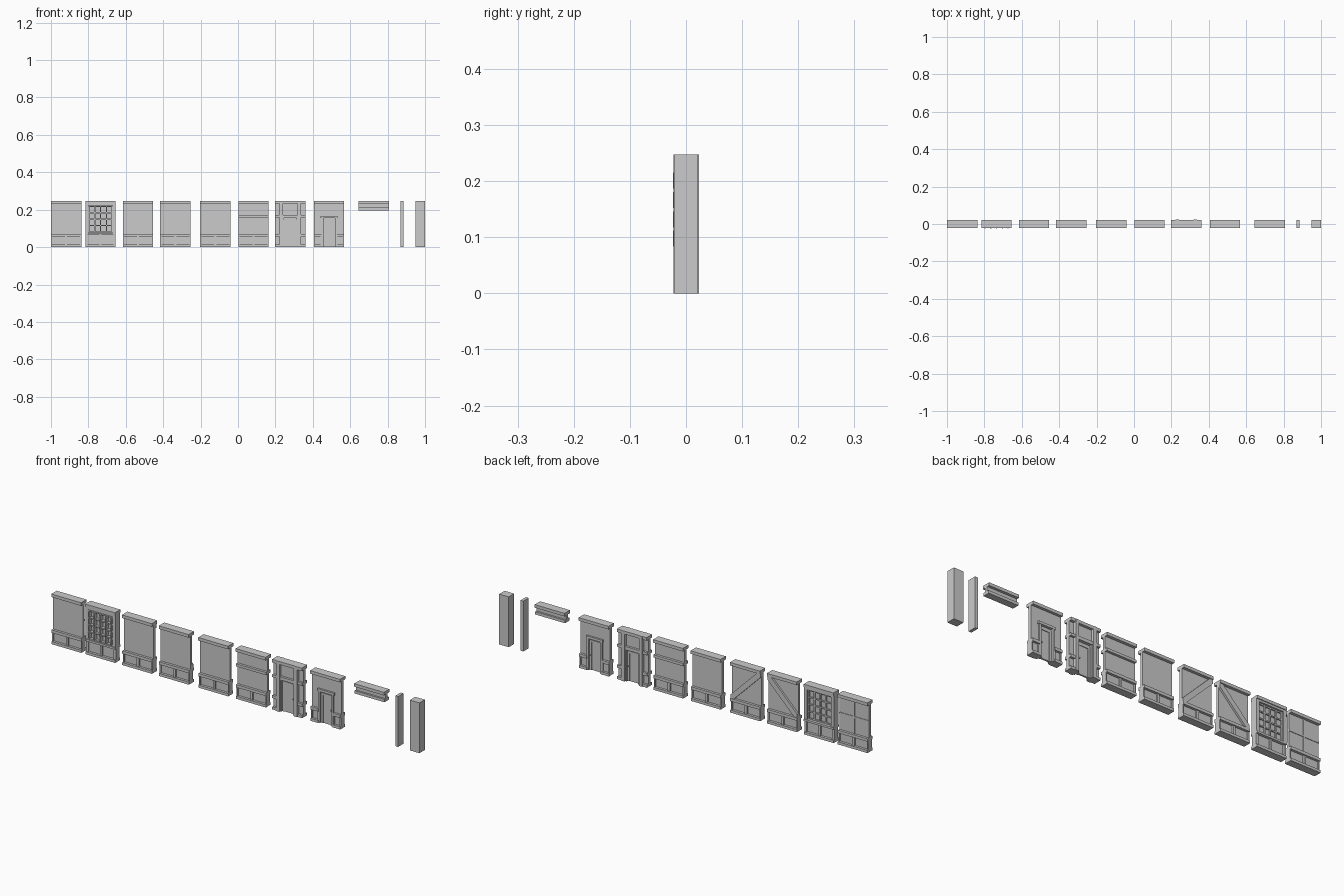
import bpy, bmesh, math
from mathutils import Matrix, Vector

if "Cube" in bpy.data.objects:
    bpy.data.objects.remove(bpy.data.objects["Cube"])

H = 0.247            # wall height
W = 0.162            # module width
F, B = -0.0205, 0.0215   # front and back planes of the big timbers
YC = 0.0005          # middle of the wall thickness


class Part:
    """Collects boxes into one mesh object."""

    def __init__(self, name):
        self.name, self.bm = name, bmesh.new()

    def box(self, x0, x1, y0, y1, z0, z1):
        m = Matrix.Translation(((x0 + x1) / 2, (y0 + y1) / 2, (z0 + z1) / 2)) @ \
            Matrix.Diagonal((x1 - x0, y1 - y0, z1 - z0, 1))
        bmesh.ops.create_cube(self.bm, size=1, matrix=m)

    def sym(self, x0, x1, half, z0, z1):
        self.box(x0, x1, YC - half, YC + half, z0, z1)

    def prism(self, pts, y0, y1):
        face = self.bm.faces.new([self.bm.verts.new((x, y0, z)) for x, z in pts])
        ext = bmesh.ops.extrude_face_region(self.bm, geom=[face])
        vs = [g for g in ext['geom'] if isinstance(g, bmesh.types.BMVert)]
        bmesh.ops.translate(self.bm, vec=(0, y1 - y0, 0), verts=vs)

    def done(self):
        bmesh.ops.recalc_face_normals(self.bm, faces=self.bm.faces)
        me = bpy.data.meshes.new(self.name)
        self.bm.to_mesh(me)
        self.bm.free()
        ob = bpy.data.objects.new(self.name, me)
        bpy.context.collection.objects.link(ob)


def skirting(p, x0, x1, studs):
    """Base rail, middle rail and short studs of the lower wall."""
    p.sym(x0, x1, 0.019, 0, 0.013)
    p.sym(x0, x1, 0.019, 0.056, 0.070)
    for c in studs:
        p.sym(max(x0, c - 0.006), min(x1, c + 0.006), 0.014, 0.013, 0.056)


def top_beam(p, x0, x1):
    p.box(x0, x1, F, B, 0.232, H)


def wall(name, x0):
    x1 = x0 + W
    p = Part(name)
    p.sym(x0, x1, 0.007, 0.013, 0.232)
    top_beam(p, x0, x1)
    skirting(p, x0, x1, (x0, (x0 + x1) / 2, x1))
    return p, x0, x1


# wall with a slim cross of battens on its back
p, x0, x1 = wall("cross_wall", -1.0)
c = (x0 + x1) / 2
p.box(c - 0.004, c + 0.004, 0.007, 0.010, 0.070, 0.232)
p.box(x0, x1, 0.007, 0.010, 0.147, 0.155)
p.done()

# window wall: frame, sill, mullions and lower panel
x0 = -0.816
x1, c = x0 + W, x0 + W / 2
p = Part("window_wall")
top_beam(p, x0, x1)
p.sym(x0, x1, 0.007, 0.013, 0.070)
p.sym(x0, x1, 0.019, 0, 0.013)
p.sym(x0, x1, 0.021, 0.066, 0.076)
for a, b in ((x0, x0 + 0.016), (x1 - 0.016, x1)):
    p.sym(a, b, 0.017, 0.076, 0.232)
for s in (x0 + 0.006, c, x1 - 0.006):
    p.sym(s - 0.006, s + 0.006, 0.014, 0.013, 0.066)
p.sym(x0 + 0.016, x1 - 0.016, 0.017, 0.222, 0.232)
p.done()

p = Part("window_lattice")
a, b, lo, hi = x0 + 0.016, x1 - 0.016, 0.076, 0.222
p.sym(a, b, 0.004, lo, hi)
for i in range(5):
    z = lo + 0.004 + (hi - lo - 0.008) * i / 4
    p.box(a, b, -0.018, 0.010, z - 0.003, z + 0.003)
    x = a + 0.003 + (b - a - 0.006) * i / 4
    for j in range(4):
        z0 = lo + 0.004 + (hi - lo - 0.008) * j / 4
        p.box(x - 0.003, x + 0.003, -0.023, 0.010, z0 + 0.003, z0 + 0.0315)
p.done()

# walls with a diagonal brace on the back
for name, start, flip in (("brace_wall_left", -0.616, False), ("brace_wall_right", -0.416, True)):
    p, x0, x1 = wall(name, start)
    t = 0.018
    pts = [(x0, 0.070), (x0 + t, 0.070), (x1, 0.232 - t), (x1, 0.232), (x1 - t, 0.232), (x0, 0.070 + t)]
    if flip:
        pts = [(x0 + x1 - x, z) for x, z in pts]
    p.prism(pts, 0.006, 0.017)
    p.done()

# plain wall
wall("plain_wall", -0.202)[0].done()

# wall with a second rail
p, x0, x1 = wall("railed_wall", 0.002)
p.sym(x0, x1, 0.019, 0.159, 0.172)
p.done()


def door(p, a, b, top):
    """Closed door leaf with raised border and jambs."""
    p.sym(a, b, 0.004, 0.0, top)
    for u, v in ((a, a + 0.010), (b - 0.010, b)):
        p.sym(u, v, 0.007, 0, top - 0.008)
    p.sym(a, b, 0.007, top - 0.018, top - 0.008)
    for s in (-1, 1):
        y = YC + s * 0.010
        p.box(b - 0.008, b - 0.004, y - 0.003, y + 0.003, 0.072, 0.076)


# door wall with tall posts
x0 = 0.199
x1 = x0 + W
p = Part("post_door_wall")
for a, b in ((x0, 0.225), (0.335, x1)):
    p.sym(a, b, 0.008, 0.013, 0.232)
    p.sym(a, b, 0.019, 0, 0.013)
    p.sym(a, b, 0.019, 0.056, 0.070)
    p.sym(a, b, 0.019, 0.159, 0.172)
for a, b in ((0.222, 0.240), (0.318, 0.336)):
    p.sym(a, b, 0.0225, 0, H)
top_beam(p, x0, x1)
p.sym(0.240, 0.318, 0.008, 0.172, 0.232)
p.sym(0.240, 0.318, 0.019, 0.156, 0.172)
for a, b in ((0.240, 0.246), (0.312, 0.318)):
    p.sym(a, b, 0.015, 0, 0.156)
p.done()
p = Part("post_door")
door(p, 0.246, 0.312, 0.156)
p.done()

# door wall with a plain surround
x0 = 0.406
x1 = x0 + W
p = Part("framed_door_wall")
top_beam(p, x0, x1)
for a, b in ((x0, 0.447), (0.527, x1)):
    p.sym(a, b, 0.008, 0.013, 0.232)
    skirting(p, a, b, (a, b))
p.sym(0.447, 0.527, 0.008, 0.155, 0.232)
for a, b in ((0.446, 0.456), (0.518, 0.528)):
    p.sym(a, b, 0.016, 0, 0.155)
p.sym(0.442, 0.532, 0.017, 0.155, 0.167)
p.done()
p = Part("framed_door")
door(p, 0.456, 0.518, 0.155)
p.done()

# loose lintel: top beam over a strip of wall
p = Part("lintel")
top_beam(p, 0.645, 0.645 + W)
p.sym(0.645, 0.645 + W, 0.008, 0.211, 0.232)
p.sym(0.645, 0.645 + W, 0.017, 0.197, 0.211)
p.done()

# loose posts
for name, a, b in (("thin_post", 0.869, 0.884), ("corner_post", 0.948, 1.0)):
    p = Part(name)
    p.box(a, b, F, B, 0, H)
    p.done()
